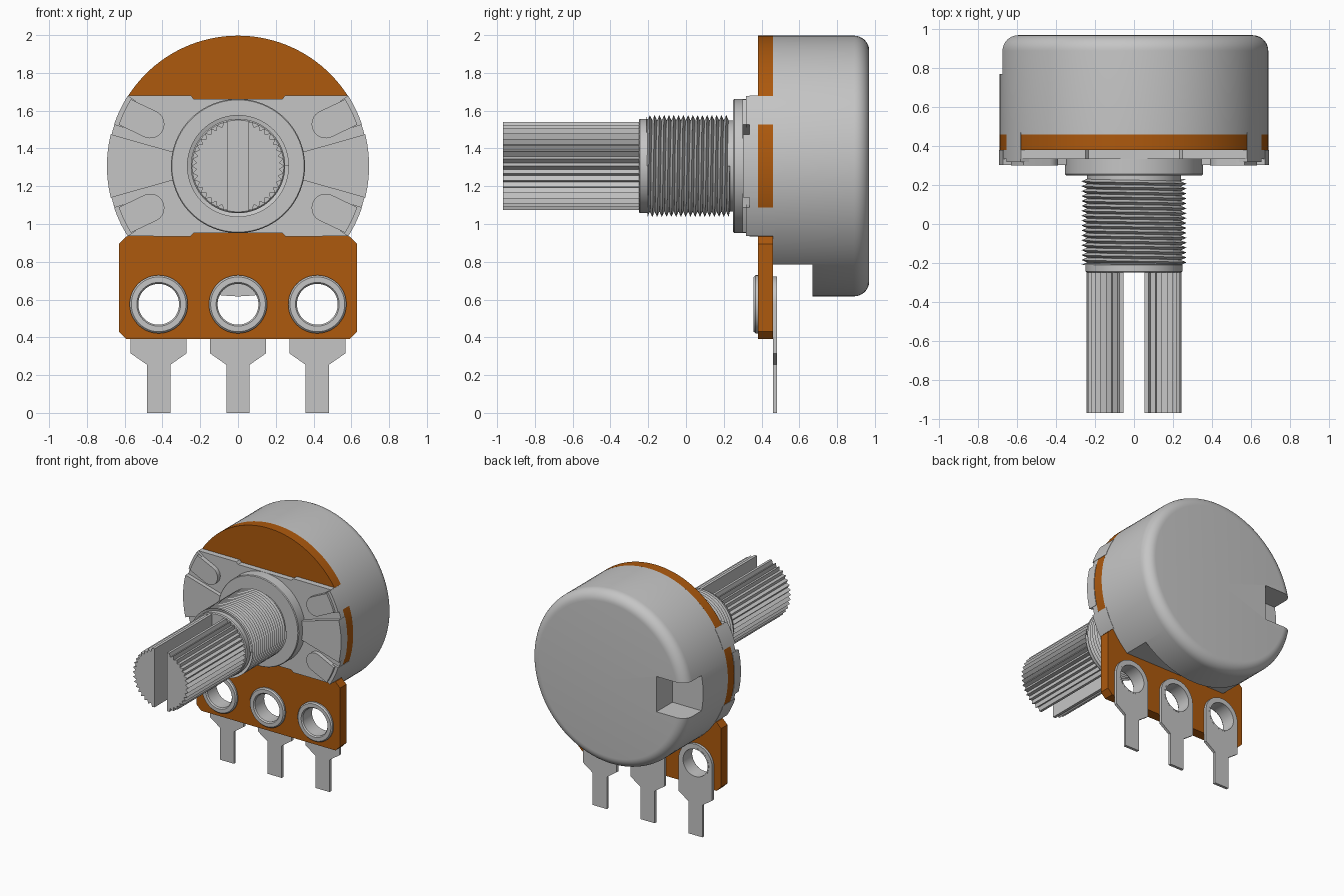
import bpy, bmesh, math
from math import sin, cos, pi, radians

cube = bpy.data.objects.get("Cube")
if cube:
    bpy.data.objects.remove(cube, do_unlink=True)

AXIS = 1.307   # height of the shaft axis
R = 0.69       # body radius


def material(name, rgb):
    m = bpy.data.materials.new(name)
    m.use_nodes = True
    m.diffuse_color = (*rgb, 1)
    m.node_tree.nodes["Principled BSDF"].inputs["Base Color"].default_value = (*rgb, 1)
    return m


METAL = material("light grey metal", (0.56, 0.56, 0.56))
BOARD = material("orange brown board", (0.42, 0.1, 0.004))


def finish(name, bm, mat, angle=30):
    bmesh.ops.remove_doubles(bm, verts=bm.verts[:], dist=1e-5)
    bmesh.ops.recalc_face_normals(bm, faces=bm.faces[:])
    me = bpy.data.meshes.new(name)
    bm.to_mesh(me)
    bm.free()
    me.materials.append(mat)
    me.shade_smooth()
    me.set_sharp_from_angle(angle=radians(angle))
    ob = bpy.data.objects.new(name, me)
    bpy.context.collection.objects.link(ob)
    return ob


def prism(name, pts, y0, y1, mat=METAL):
    """Extrude an (x, z) outline from y0 to y1."""
    bm = bmesh.new()
    face = bm.faces.new([bm.verts.new((x, y0, z)) for x, z in pts])
    out = bmesh.ops.extrude_face_region(bm, geom=[face])
    moved = [v for v in out["geom"] if isinstance(v, bmesh.types.BMVert)]
    bmesh.ops.translate(bm, verts=moved, vec=(0, y1 - y0, 0))
    return finish(name, bm, mat)


def lathe(name, profile, x=0, z=AXIS, segs=96, closed=False, mat=METAL):
    """Spin an (r, y) profile around an axis parallel to y."""
    bm = bmesh.new()
    vs = [bm.verts.new((x + r, y, z)) for r, y in profile]
    edges = [bm.edges.new(p) for p in zip(vs, vs[1:])]
    if closed:
        edges.append(bm.edges.new((vs[-1], vs[0])))
    bmesh.ops.spin(bm, geom=vs + edges, cent=(x, 0, z), axis=(0, 1, 0),
                   angle=2 * pi, steps=segs)
    return finish(name, bm, mat)


def arc(r, a0, a1, n, x=0, z=AXIS):
    return [(x + r * cos(radians(a0 + (a1 - a0) * i / n)),
             z + r * sin(radians(a0 + (a1 - a0) * i / n))) for i in range(n + 1)]


def mirror(pts):
    return [(-x, z) for x, z in reversed(pts)]


def box_pts(x0, x1, z0, z1):
    return [(x0, z0), (x1, z0), (x1, z1), (x0, z1)]


def cut(ob, cutter):
    """Subtract the cutter, bake the result and delete the cutter."""
    mod = ob.modifiers.new("cut", 'BOOLEAN')
    mod.operation, mod.solver, mod.object = 'DIFFERENCE', 'EXACT', cutter
    dg = bpy.context.evaluated_depsgraph_get()
    me = bpy.data.meshes.new_from_object(ob.evaluated_get(dg))
    ob.modifiers.clear()
    ob.data = me
    me.shade_smooth()
    me.set_sharp_from_angle(angle=radians(30))
    bpy.data.objects.remove(cutter, do_unlink=True)


# Rear can with a rounded back edge, a side notch and a flat under the front
rim = [(R - 0.08 + 0.08 * cos(a * pi / 16), 0.89 + 0.08 * sin(a * pi / 16)) for a in range(9)]
can = lathe("rear_can", [(0, 0.46), (R, 0.46)] + rim + [(0, 0.97)])
cut(can, prism("notch_cutter", box_pts(-0.9, -0.42, AXIS - 0.14, AXIS + 0.14), 0.77, 1.1))
cut(can, prism("flat_cutter", box_pts(-0.9, 0.9, 0.4, 0.785), 0.4, 0.67))

# Board: disc with a chamfered rectangular tail and three holes
tail = [(-0.59, 0.935), (-0.63, 0.895), (-0.63, 0.43), (-0.59, 0.39)]
board = prism("circuit_board", arc(R, -32.6, 212.6, 80) + tail + mirror(tail),
              0.38, 0.46, BOARD)
LUGS = (-0.42, 0, 0.42)
HOLE_Z = 0.575


def hole_cutter(x):
    return prism("hole_cutter", arc(0.115, 0, 352.5, 47, x, HOLE_Z), 0.3, 0.6)


for x in LUGS:
    cut(board, hole_cutter(x))

# Terminals with eyelets
for x, side in zip(LUGS, ("right", "middle", "left")):
    leg = [(-0.148, 0.315), (-0.062, 0.255), (-0.062, 0), (0.062, 0), (0.062, 0.255), (0.148, 0.315)]
    lug = prism(side + "_terminal",
                arc(0.148, 0, 180, 24, x, HOLE_Z) + [(x + px, pz) for px, pz in leg],
                0.46, 0.482)
    cut(lug, hole_cutter(x))
    lathe(side + "_eyelet",
          [(0.108, 0.368), (0.116, 0.358), (0.145, 0.358), (0.154, 0.368),
           (0.154, 0.38), (0.118, 0.38), (0.118, 0.483), (0.108, 0.483)],
          x, HOLE_Z, 48, True)

# Front plate with shallow steps at the middle of its top and bottom
top_step = [(0.25, 1.68), (0.235, 1.663), (-0.235, 1.663), (-0.25, 1.68)]
low_step = [(-0.25, 0.935), (-0.235, 0.952), (0.235, 0.952), (0.25, 0.935)]
prism("front_plate", arc(R, -32.6, 32.7, 24) + top_step + arc(R, 147.3, 212.6, 24) + low_step,
      0.335, 0.38)

# Raised fans on both sides, and four tabs folded back over the board edge
for mid, side in ((0, "left"), (180, "right")):
    prism(side + "_fan", arc(R + 0.004, mid - 14, mid + 14, 12)
          + arc(0.33, mid + 12, mid - 12, 8), 0.302, 0.38)
    for s, level in ((1, "upper"), (-1, "lower")):
        a = mid + s * 25.5
        cx, cz = 0.515 * cos(radians(a)), AXIS + 0.515 * sin(radians(a))
        prism(f"{side}_{level}_tab", arc(0.668, a - 6.4, a + 6.4, 6)
              + arc(0.075, a + 90, a + 270, 16, cx, cz), 0.30, 0.34)
        prism(f"{side}_{level}_fold", arc(R + 0.002, a - 7, a + 7, 8)
              + arc(0.64, a + 7, a - 7, 8), 0.318, 0.47)

# Washer and bushing core
lathe("washer", [(0, 0.25), (0.35, 0.25), (0.355, 0.256), (0.355, 0.34), (0, 0.34)])
lathe("bushing", [(0, -0.25), (0.243, -0.25), (0.25, -0.243), (0.25, -0.2),
                  (0.242, -0.2), (0.242, 0.26), (0, 0.26)], segs=64)

# Helical thread around the bushing
bm = bmesh.new()
SEG, TURNS, Y0, Y1 = 64, 18, -0.21, 0.232
pitch = (Y1 - Y0) / (TURNS - 0.5)
crest, valley = [], []
for n in range(SEG * TURNS + 1):
    a = 2 * pi * n / SEG
    for row, r, off in ((crest, 0.27, -0.5), (valley, 0.241, 0)):
        y = min(max(Y0 + (n / SEG + off) * pitch, Y0), Y1)
        row.append(bm.verts.new((r * cos(a), y, AXIS + r * sin(a))))
for n in range(SEG * TURNS):
    bm.faces.new((crest[n], crest[n + 1], valley[n + 1], valley[n]))
    if n + SEG < SEG * TURNS:
        bm.faces.new((valley[n], valley[n + 1], crest[n + SEG + 1], crest[n + SEG]))
finish("bushing_thread", bm, METAL)

# Knurled shaft, split into two halves by the slot
TEETH, SLOT = 40, 0.055
half = []
for i in range(-TEETH // 2, TEETH // 2 + 1):
    r = 0.245 if i % 2 == 0 else 0.22
    a = pi * i / TEETH
    if r * cos(a) > SLOT + 0.002:
        half.append((r * cos(a), AXIS + r * sin(a)))
half = [(SLOT, AXIS - 0.232)] + half + [(SLOT, AXIS + 0.232)]
prism("left_shaft_half", half, -0.97, -0.24)
prism("right_shaft_half", mirror(half), -0.97, -0.24)
